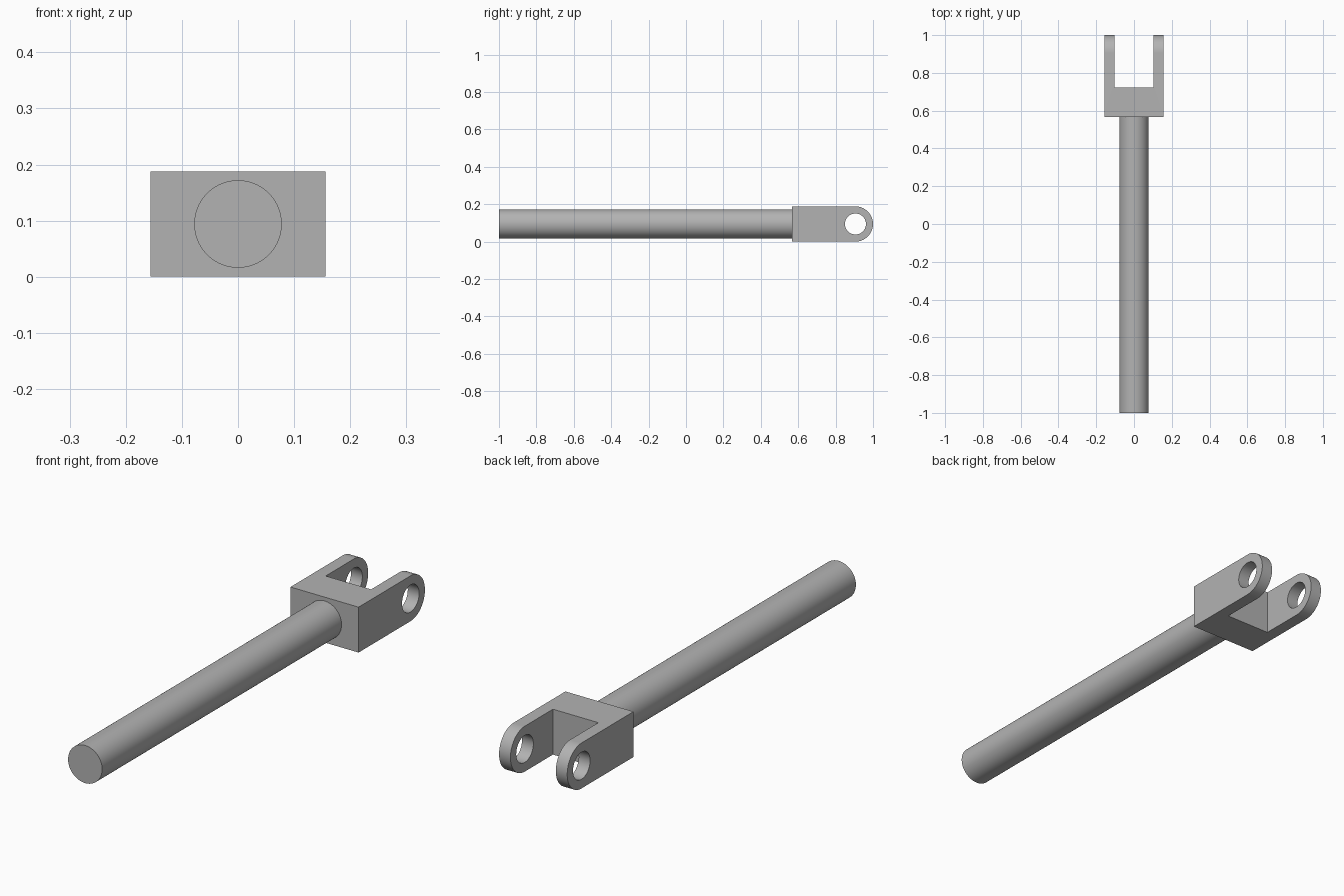
import bpy
from math import pi, sin, cos, radians

if "Cube" in bpy.data.objects:
    bpy.data.objects.remove(bpy.data.objects["Cube"], do_unlink=True)

HALF_W = 0.156      # fork half width
R = 0.094           # fork half height and eye radius
EYE_Y = 1 - R       # centre of the pin holes
FORK_Y = 0.566      # front face of the fork
SLOT_Y = 0.722      # bottom of the slot
SLOT_HALF = 0.104
ROD_R = 0.078

steel = bpy.data.materials.new("grey steel")
steel.use_nodes = True
grey = (0.45, 0.45, 0.45, 1)
steel.diffuse_color = grey
steel.node_tree.nodes["Principled BSDF"].inputs["Base Color"].default_value = grey


def cylinder(name, radius, length, location, rotation):
    bpy.ops.mesh.primitive_cylinder_add(vertices=96, radius=radius, depth=length,
                                        location=location, rotation=rotation)
    obj = bpy.context.object
    obj.name = name
    return obj


def box(name, size, location):
    bpy.ops.mesh.primitive_cube_add(size=1, location=location)
    obj = bpy.context.object
    obj.name = name
    obj.scale = size
    return obj


def cut(target, cutter):
    mod = target.modifiers.new(cutter.name, "BOOLEAN")
    mod.operation = "DIFFERENCE"
    mod.solver = "EXACT"
    mod.object = cutter
    bpy.context.view_layer.objects.active = target
    bpy.ops.object.modifier_apply(modifier=mod.name)
    bpy.data.objects.remove(cutter, do_unlink=True)


def finish(obj):
    obj.data.materials.clear()
    obj.data.materials.append(steel)
    bpy.ops.object.select_all(action="DESELECT")
    obj.select_set(True)
    bpy.context.view_layer.objects.active = obj
    bpy.ops.object.shade_smooth_by_angle(angle=radians(30))


# Fork body: side profile with a rounded end, extruded across the width
STEPS = 48
profile = [(FORK_Y, 2 * R), (FORK_Y, 0)]
for i in range(STEPS + 1):
    a = -pi / 2 + pi * i / STEPS
    profile.append((EYE_Y + R * cos(a), R + R * sin(a)))
n = len(profile)
verts = [(x, y, z) for x in (-HALF_W, HALF_W) for y, z in profile]
faces = [list(range(n))[::-1], list(range(n, 2 * n))]
faces += [(i, (i + 1) % n, (i + 1) % n + n, i + n) for i in range(n)]
mesh = bpy.data.meshes.new("fork")
mesh.from_pydata(verts, [], faces)
fork = bpy.data.objects.new("fork", mesh)
bpy.context.collection.objects.link(fork)

# Slot between the cheeks, and the pin hole through both
cut(fork, box("slot_cutter", (2 * SLOT_HALF, 1, 1), (0, SLOT_Y + 0.5, R)))
cut(fork, cylinder("pin_hole_cutter", 0.056, 1, (0, EYE_Y, R), (0, pi / 2, 0)))
finish(fork)

# Rod
rod = cylinder("rod", ROD_R, FORK_Y + 1, (0, (FORK_Y - 1) / 2, R), (pi / 2, 0, 0))
finish(rod)
